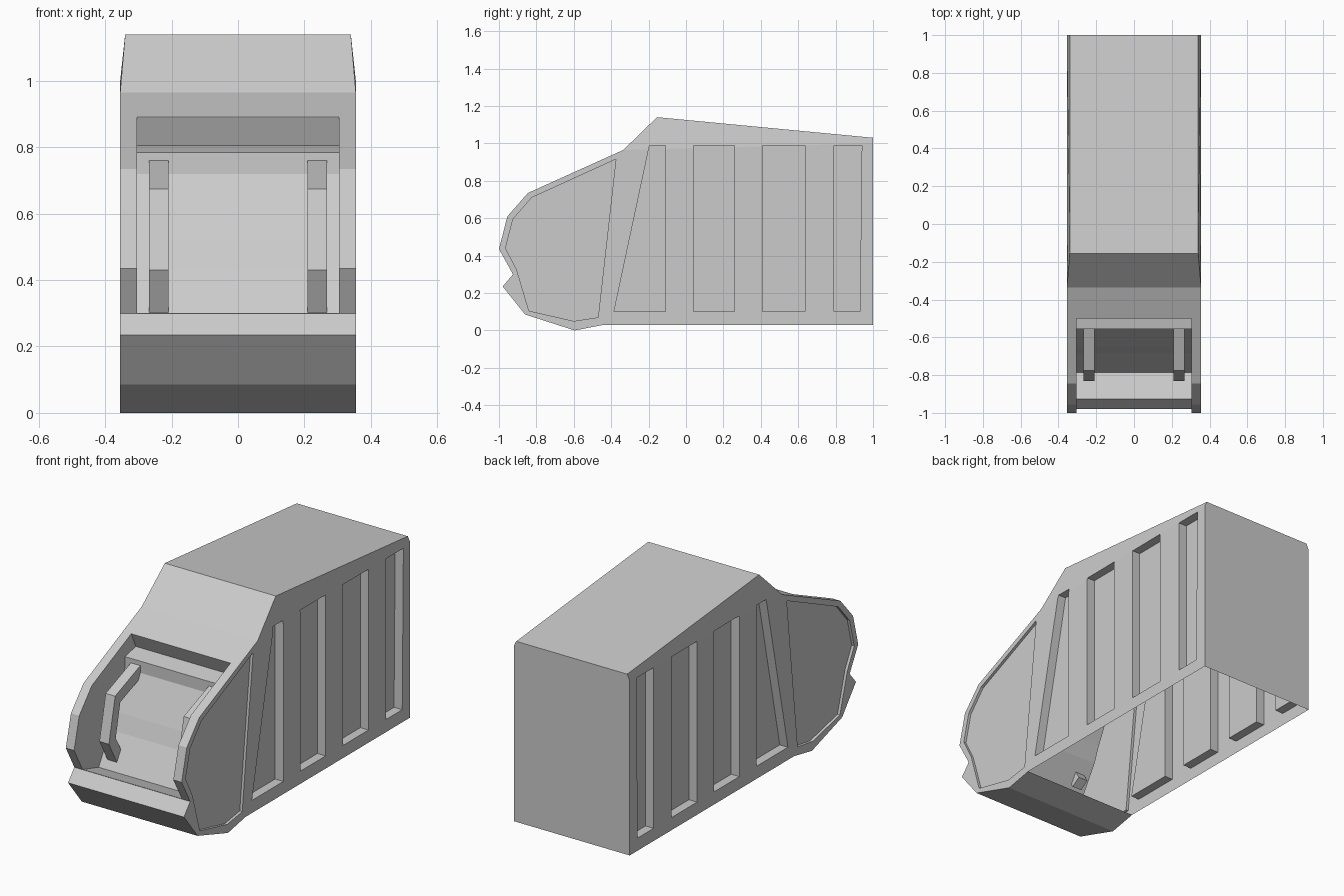
import bpy, bmesh

if "Cube" in bpy.data.objects:
    bpy.data.objects.remove(bpy.data.objects["Cube"])

HALF_W = 0.355


def prism(name, profile, x0, x1):
    """Extrude a (y, z) side profile from x0 to x1."""
    bm = bmesh.new()
    a = [bm.verts.new((x0, y, z)) for y, z in profile]
    b = [bm.verts.new((x1, y, z)) for y, z in profile]
    bm.faces.new(a)
    bm.faces.new(b[::-1])
    n = len(profile)
    for i in range(n):
        j = (i + 1) % n
        bm.faces.new((a[j], a[i], b[i], b[j]))
    bmesh.ops.recalc_face_normals(bm, faces=bm.faces)
    mesh = bpy.data.meshes.new(name)
    bm.to_mesh(mesh)
    bm.free()
    obj = bpy.data.objects.new(name, mesh)
    bpy.context.collection.objects.link(obj)
    return obj


# Main body: side silhouette, with the roof pulled in slightly
body = prism("van_body", [
    (1, 0.03), (1, 1.0), (1, 1.03), (-0.155, 1.14), (-0.335, 0.965),
    (-0.845, 0.735), (-0.955, 0.61), (-1, 0.435), (-0.925, 0.30),
    (-0.98, 0.235), (-0.86, 0.085), (-0.595, 0), (-0.44, 0.03)],
    -HALF_W, HALF_W)
bm = bmesh.new()
bm.from_mesh(body.data)
for s in (-1, 1):
    side = [v for v in bm.verts if v.co.x * s > 0]
    seam = [v for v in side if abs(v.co.z - 1.0) < 1e-4 or abs(v.co.z - 0.965) < 1e-4]
    bmesh.ops.connect_verts(bm, verts=seam)
    for v in side:
        if v.co.z > 1.01:
            v.co.x = s * 0.34
bm.to_mesh(body.data)
bm.free()

# Cutter for the open front bay
cutters = [prism("bay_cutter", [
    (-0.50, 1.1), (-0.50, 0.89), (-0.46, 0.805), (-0.555, 0.785),
    (-0.555, 0.72), (-0.65, 0.52), (-0.685, 0.43), (-0.785, 0.26),
    (-0.928, 0.302), (-1.1, 0.33), (-1.1, 1.1)], -0.304, 0.304)]

# Side recesses: slanted slot, three upright slots, shallow cab panel
recesses = [([(-0.385, 0.10), (-0.11, 0.10), (-0.11, 0.99), (-0.195, 0.99)], 0.05)]
for y0, y1, top in ((0.04, 0.26, 0), (0.41, 0.635, 0), (0.79, 0.93, 0.01)):
    recesses.append(([(y0, 0.10), (y1, 0.10), (y1 + top, 0.99), (y0, 0.99)], 0.05))
recesses.append(([
    (-0.375, 0.915), (-0.825, 0.71), (-0.925, 0.595), (-0.965, 0.44),
    (-0.905, 0.325), (-0.84, 0.105), (-0.60, 0.05), (-0.47, 0.07)], 0.015))
for profile, depth in recesses:
    for s in (-1, 1):
        xs = sorted((s * (HALF_W - depth), s * 0.5))
        cutters.append(prism("recess_cutter", profile, *xs))

for c in cutters:
    c.hide_render = True
    mod = body.modifiers.new("cut", 'BOOLEAN')
    mod.operation = 'DIFFERENCE'
    mod.solver = 'EXACT'
    mod.object = c
bpy.context.view_layer.update()
deps = bpy.context.evaluated_depsgraph_get()
result = bpy.data.meshes.new_from_object(body.evaluated_get(deps))
body.modifiers.clear()
body.data = result
for c in cutters:
    bpy.data.objects.remove(c, do_unlink=True)

# Open underside
bm = bmesh.new()
bm.from_mesh(body.data)
floor = [f for f in bm.faces if all(abs(v.co.z - 0.03) < 1e-4 for v in f.verts)]
bmesh.ops.delete(bm, geom=floor, context='FACES_ONLY')
bm.to_mesh(body.data)
bm.free()

# Pair of bent arms inside the bay
arm = [(-0.53, 0.77), (-0.555, 0.76), (-0.775, 0.675), (-0.83, 0.43), (-0.75, 0.285),
       (-0.70, 0.32), (-0.77, 0.44), (-0.73, 0.625), (-0.53, 0.70)]
for label, s in (("left", -1), ("right", 1)):
    prism(label + "_bay_arm", arm, *sorted((s * 0.21, s * 0.268)))
